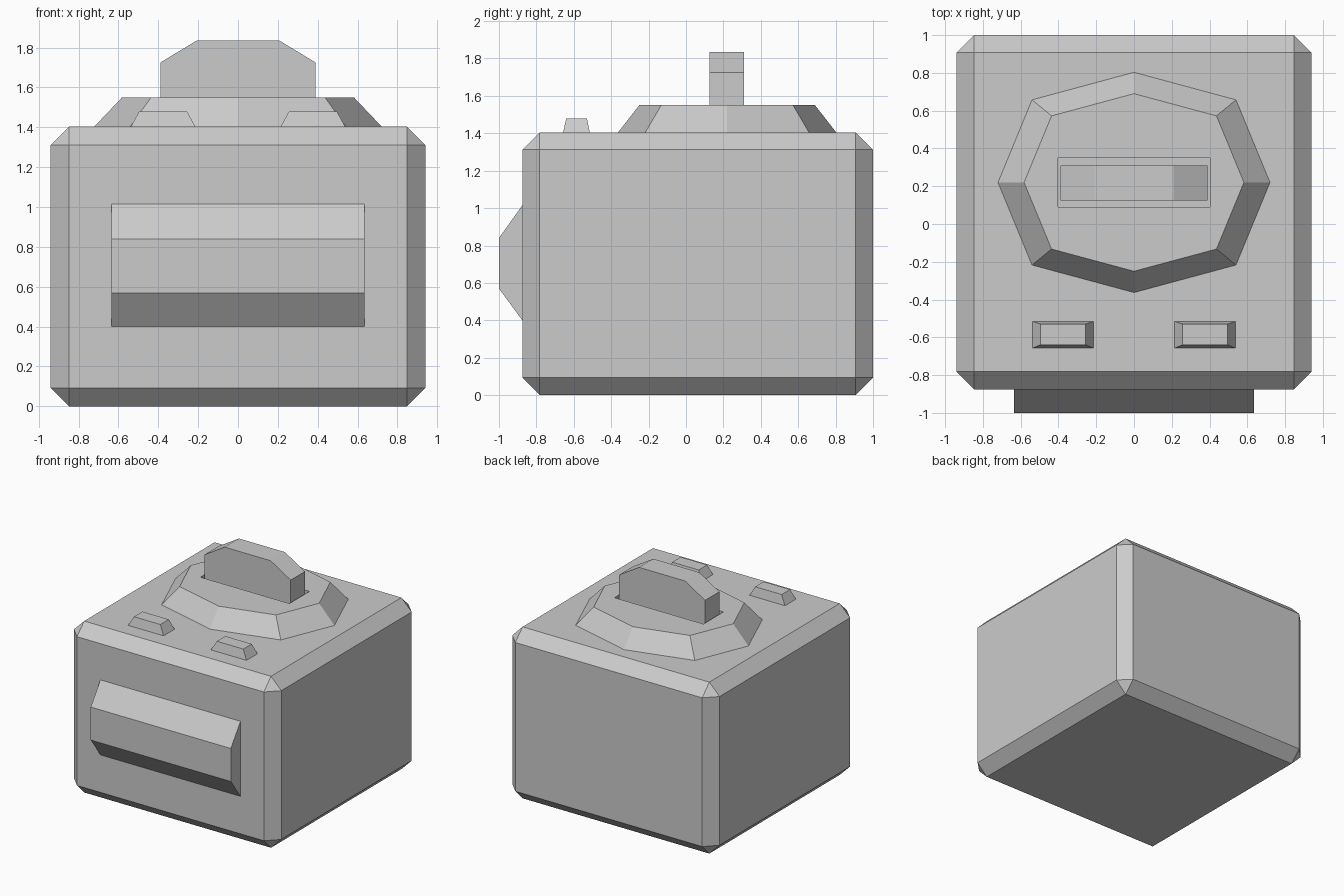
import bpy, bmesh

if "Cube" in bpy.data.objects:
    bpy.data.objects.remove(bpy.data.objects["Cube"])

TOP = 1.405  # height of the body's top face


def finish(name, bm):
    bmesh.ops.recalc_face_normals(bm, faces=bm.faces[:])
    mesh = bpy.data.meshes.new(name)
    bm.to_mesh(mesh)
    bm.free()
    obj = bpy.data.objects.new(name, mesh)
    bpy.context.collection.objects.link(obj)
    return obj


def loft(name, ring_a, ring_b, bevel=0):
    """Closed solid between two matching rings of points."""
    bm = bmesh.new()
    a = [bm.verts.new(p) for p in ring_a]
    b = [bm.verts.new(p) for p in ring_b]
    bm.faces.new(a)
    bm.faces.new(b)
    n = len(a)
    for i in range(n):
        j = (i + 1) % n
        bm.faces.new((a[i], a[j], b[j], b[i]))
    if bevel:
        bmesh.ops.recalc_face_normals(bm, faces=bm.faces[:])
        bmesh.ops.bevel(bm, geom=bm.edges[:], offset=bevel, segments=1,
                        affect='EDGES', profile=0.5)
    return finish(name, bm)


def rect(x0, x1, y0, y1, z):
    return [(x0, y0, z), (x1, y0, z), (x1, y1, z), (x0, y1, z)]


def octagon(rx, ry, z, cy=0.22, k=0.75):
    unit = [(1, 0), (k, k), (0, 1), (-k, k), (-1, 0), (-k, -k), (0, -1), (k, -k)]
    return [(rx * u, cy + ry * v, z) for u, v in unit]


# chamfered body
loft("body", rect(-0.94, 0.94, -0.875, 1.0, 0),
     rect(-0.94, 0.94, -0.875, 1.0, TOP), bevel=0.093)

# front panel with sloped top and bottom, extruded along x
panel = [(-0.86, 0.40), (-0.875, 0.40), (-1.0, 0.57),
         (-1.0, 0.84), (-0.875, 1.015), (-0.86, 1.015)]
loft("front_panel", [(-0.635, y, z) for y, z in panel],
     [(0.635, y, z) for y, z in panel])

# eight-sided raised base with a slot cut into its top
base = loft("lever_base", octagon(0.72, 0.583, TOP), octagon(0.582, 0.47, 1.55))
cutter = loft("slot_cutter", rect(-0.403, 0.403, 0.09, 0.35, 1.45),
              rect(-0.403, 0.403, 0.09, 0.35, 1.65))
cutter.hide_render = True
cutter.hide_viewport = True
cut = base.modifiers.new("slot", 'BOOLEAN')
cut.operation = 'DIFFERENCE'
cut.solver = 'EXACT'
cut.object = cutter

# flat lever with clipped upper corners, extruded along y
lever = [(-0.39, 1.43), (0.39, 1.43), (0.39, 1.725),
         (0.208, 1.835), (-0.208, 1.835), (-0.39, 1.725)]
loft("lever", [(x, 0.125, z) for x, z in lever],
     [(x, 0.31, z) for x, z in lever])

# two small tapered buttons
for side, cx in (("left", -0.376), ("right", 0.376)):
    loft(side + "_button",
         rect(cx - 0.161, cx + 0.161, -0.657, -0.515, TOP),
         rect(cx - 0.12, cx + 0.12, -0.64, -0.53, 1.48))
